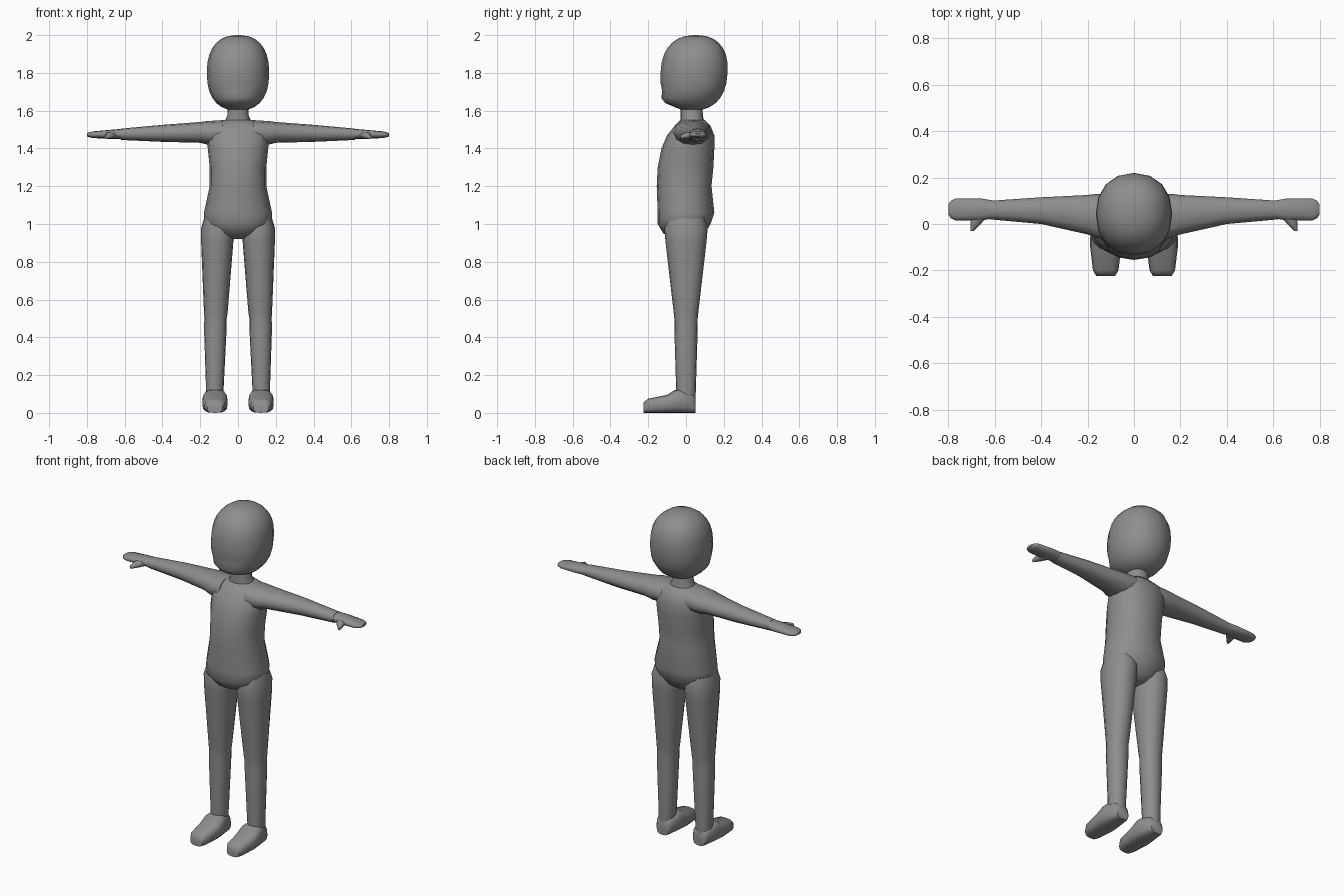
import bpy, bmesh, math

cube = bpy.data.objects.get("Cube")
if cube:
    bpy.data.objects.remove(cube, do_unlink=True)

grey = bpy.data.materials.new("plain grey")
grey.use_nodes = True
colour = (.27, .27, .27, 1)
grey.diffuse_color = colour
grey.node_tree.nodes["Principled BSDF"].inputs["Base Color"].default_value = colour


def rounded(value, power):
    """Signed power that turns circle coordinates into a rounded box."""
    return math.copysign(abs(value) ** (2 / power), value)


def loft(name, axis, sections, power=2.2, sides=16, mirror=False):
    """Skin rounded sections, each a position and the low and high of the other axes."""
    bm = bmesh.new()
    first, second = [i for i in range(3) if i != axis]
    rings = []
    for position, low_a, high_a, low_b, high_b in sections:
        ring = []
        for k in range(sides):
            angle = math.tau * k / sides
            point = [position] * 3
            for i, wave, low, high in ((first, math.cos(angle), low_a, high_a),
                                       (second, math.sin(angle), low_b, high_b)):
                point[i] = (low + high + rounded(wave, power) * (high - low)) / 2
            ring.append(bm.verts.new(point))
        rings.append(ring)
    for lower, upper in zip(rings, rings[1:]):
        for k in range(sides):
            bm.faces.new((lower[k - 1], lower[k], upper[k], upper[k - 1]))
    bm.faces.new(rings[0])
    bm.faces.new(rings[-1])
    bmesh.ops.recalc_face_normals(bm, faces=bm.faces)

    mesh = bpy.data.meshes.new(name)
    bm.to_mesh(mesh)
    bm.free()
    mesh.materials.append(grey)
    part = bpy.data.objects.new(name, mesh)
    bpy.context.collection.objects.link(part)
    if mirror:
        part.modifiers.new("Mirror", "MIRROR")
    bpy.ops.object.select_all(action="DESELECT")
    part.select_set(True)
    bpy.context.view_layer.objects.active = part
    bpy.ops.object.shade_smooth_by_angle(angle=math.radians(55))


def upright(name, sections):
    """Loft a part centred on x = 0 from height, half width, front and back."""
    loft(name, 2, [(z, -half, half, front, back) for z, half, front, back in sections])


# Torso with hips and sloping shoulders, then the neck
upright("torso", [
    (.92, .05, -.06, .06),
    (.95, .12, -.12, .1),
    (1, .18, -.15, .13),
    (1.06, .18, -.15, .15),
    (1.2, .15, -.155, .135),
    (1.3, .15, -.15, .145),
    (1.4, .16, -.13, .15),
    (1.47, .165, -.1, .15),
    (1.52, .15, -.06, .13),
    (1.55, .08, -.03, .1),
])
upright("neck", [(1.53, .08, -.03, .1), (1.57, .057, -.03, .09), (1.65, .055, -.03, .085)])

# Egg-shaped head, with the front pushed out below the face as a muzzle
head = []
steps = 14
for step in range(steps + 1):
    tilt = math.pi * (step / steps - .5) * .97
    rise = rounded(math.sin(tilt), 2.4)
    spread = rounded(math.cos(tilt), 2.4)
    muzzle = .02 if -.85 < rise < -.5 else 0
    middle = .04 + .01 * rise
    head.append((1.8 + .2 * rise, .165 * spread,
                 middle - .175 * spread - muzzle, middle + .18 * spread))
upright("head", head)

# Tapering arms
loft("arms", 0, [
    (.08, -.07, .13, 1.42, 1.55),
    (.16, -.06, .13, 1.42, 1.545),
    (.2, -.045, .125, 1.43, 1.54),
    (.4, 0, .115, 1.435, 1.525),
    (.62, .02, .1, 1.445, 1.505),
], sides=12, mirror=True)

# Mitten hands with separate thumbs
loft("hands", 0, [
    (.6, .025, .1, 1.45, 1.505),
    (.66, .015, .11, 1.45, 1.5),
    (.77, .015, .11, 1.455, 1.49),
    (.79, .025, .1, 1.46, 1.485),
    (.8, .04, .085, 1.465, 1.48),
], sides=12, mirror=True)
loft("thumbs", 1, [
    (.05, .62, .7, 1.455, 1.49),
    (0, .66, .705, 1.45, 1.485),
    (-.03, .69, .705, 1.45, 1.47),
], sides=8, mirror=True)

# Legs from ankle to hip: height, inner and outer side, half depth
legs = [
    (.06, .08, .17, .05),
    (.15, .075, .17, .053),
    (.45, .06, .18, .062),
    (.5, .06, .178, .062),
    (.53, .055, .18, .065),
    (.9, .025, .195, .108),
    (.98, .02, .195, .115),
    (1.03, .03, .18, .1),
]
loft("legs", 2, [(z, inner, outer, -deep, deep) for z, inner, outer, deep in legs],
     mirror=True)

# Flat-soled feet from heel to toe: position, half width, height
feet = [
    (.05, .04, .08),
    (.035, .05, .105),
    (-.03, .063, .125),
    (-.06, .067, .12),
    (-.1, .067, .095),
    (-.2, .055, .075),
    (-.225, .04, .055),
]
loft("feet", 1, [(y, .122 - half, .122 + half, 0, height) for y, half, height in feet],
     power=2.9, mirror=True)
